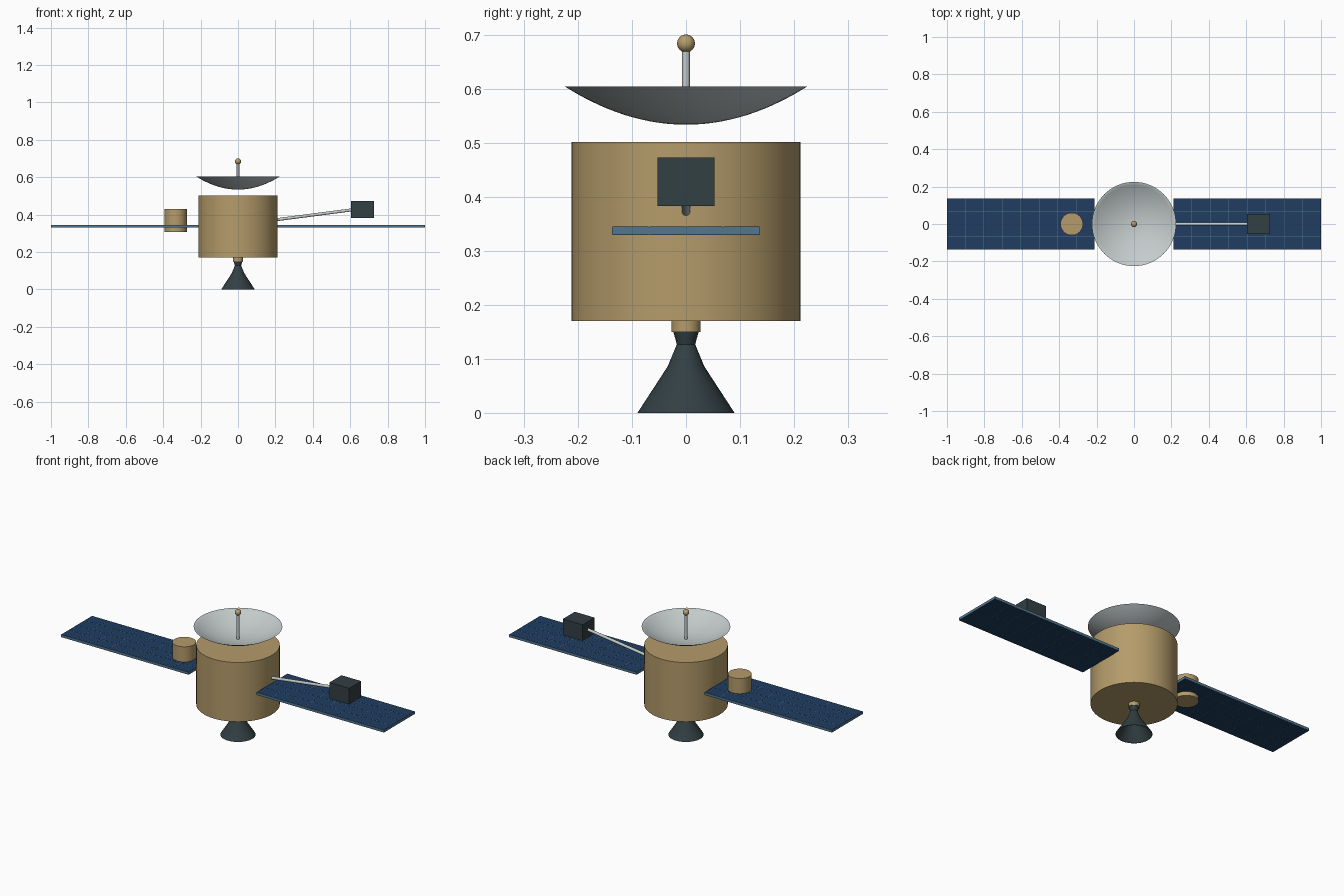
import bpy, bmesh, math
from mathutils import Vector, Matrix

if "Cube" in bpy.data.objects:
    bpy.data.objects.remove(bpy.data.objects["Cube"])


def material(name, r, g, b):
    m = bpy.data.materials.new(name)
    m.diffuse_color = (r, g, b, 1)
    m.use_nodes = True
    m.node_tree.nodes["Principled BSDF"].inputs["Base Color"].default_value = m.diffuse_color
    return m


GOLD = material("gold_foil", 0.46, 0.33, 0.145)
DARK = material("dark_metal", 0.032, 0.05, 0.057)
CELL = material("solar_blue", 0.014, 0.048, 0.12)
FRAME = material("frame_blue", 0.085, 0.18, 0.28)
SILVER = material("silver", 0.55, 0.6, 0.6)


def finish(name, bm, mat, smooth=True):
    me = bpy.data.meshes.new(name)
    bm.to_mesh(me)
    bm.free()
    ob = bpy.data.objects.new(name, me)
    bpy.context.collection.objects.link(ob)
    me.materials.append(mat)
    if smooth:
        bpy.ops.object.select_all(action='DESELECT')
        ob.select_set(True)
        bpy.context.view_layer.objects.active = ob
        bpy.ops.object.shade_smooth_by_angle(angle=math.radians(35))
    return ob


def lathe(name, profile, mat, x=0, steps=64):
    """Spin an (r, z) profile around the vertical axis."""
    bm = bmesh.new()
    vs = [bm.verts.new((r, 0, z)) for r, z in profile]
    es = [bm.edges.new(p) for p in zip(vs, vs[1:])]
    bmesh.ops.spin(bm, geom=vs + es, cent=(0, 0, 0), axis=(0, 0, 1),
                   angle=math.tau, steps=steps, use_duplicate=False)
    bmesh.ops.remove_doubles(bm, verts=bm.verts, dist=1e-5)
    bmesh.ops.recalc_face_normals(bm, faces=bm.faces)
    bmesh.ops.translate(bm, verts=bm.verts, vec=(x, 0, 0))
    return finish(name, bm, mat)


def add_box(bm, lo, hi):
    lo, hi = Vector(lo), Vector(hi)
    bmesh.ops.create_cube(bm, size=1, matrix=Matrix.Translation((lo + hi) / 2)
                          @ Matrix.Diagonal((*(hi - lo), 1)))


def rod(name, a, b, r, mat):
    a, b = Vector(a), Vector(b)
    bm = bmesh.new()
    rot = (b - a).to_track_quat('Z', 'Y').to_matrix().to_4x4()
    bmesh.ops.create_cone(bm, cap_ends=True, segments=24, radius1=r, radius2=r,
                          depth=(b - a).length,
                          matrix=Matrix.Translation((a + b) / 2) @ rot)
    return finish(name, bm, mat)


# main body drum and small drum set through the left panel
lathe("body", [(0, 0.17), (0.212, 0.17), (0.212, 0.502), (0, 0.502)], GOLD)
lathe("side_drum", [(0, 0.308), (0.06, 0.308), (0.06, 0.43), (0, 0.43)],
      GOLD, x=-0.333, steps=48)

# engine: collar and hollow bell
lathe("engine_collar", [(0, 0.15), (0.027, 0.15), (0.027, 0.175), (0, 0.175)], GOLD)
lathe("engine_bell", [(0.088, 0), (0.032, 0.086), (0.015, 0.127), (0, 0.127),
                      (0, 0.152), (0.024, 0.152), (0.017, 0.127),
                      (0.034, 0.086), (0.09, 0), (0.088, 0)], DARK)

# dish antenna: thin parabolic shell
N = 14
outer = [(0.225 * i / N, 0.534 + 0.071 * (i / N) ** 2) for i in range(N + 1)]
inner = [(r * 0.995, z + 0.002 * (1 - i / N)) for i, (r, z) in enumerate(outer)]
lathe("dish", outer + inner[::-1], SILVER)

# feed mast and tip ball
rod("feed_mast", (0, 0, 0.534), (0, 0, 0.68), 0.007, SILVER)
ball = bmesh.new()
bmesh.ops.create_uvsphere(ball, u_segments=32, v_segments=16, radius=0.0165,
                          matrix=Matrix.Translation((0, 0, 0.6845)))
finish("feed_ball", ball, GOLD)

# instrument boom and box
rod("boom", (0.19, 0, 0.371), (0.62, 0, 0.427), 0.008, SILVER)
box = bmesh.new()
add_box(box, (0.604, -0.053, 0.383), (0.726, 0.053, 0.473))
finish("instrument_box", box, DARK, smooth=False)

# solar panels: frame slab with a grid of cells on both faces
COLS, ROWS, GAP = 8, 4, 0.0012
X0, X1, HALF = 0.21, 1.0, 0.137
dx, dy = (X1 - X0) / COLS, 2 * HALF / ROWS
for side, s in (("right", 1), ("left", -1)):
    slab = bmesh.new()
    xa, xb = sorted((s * X0, s * X1))
    add_box(slab, (xa, -HALF, 0.3305), (xb, HALF, 0.3445))
    finish(side + "_panel_frame", slab, FRAME, smooth=False)
    cells = bmesh.new()
    for i in range(COLS):
        for j in range(ROWS):
            x, y = xa + i * dx, -HALF + j * dy
            for z in (0.330, 0.344):
                add_box(cells, (x + GAP, y + GAP, z), (x + dx - GAP, y + dy - GAP, z + 0.001))
    finish(side + "_panel_cells", cells, CELL, smooth=False)
